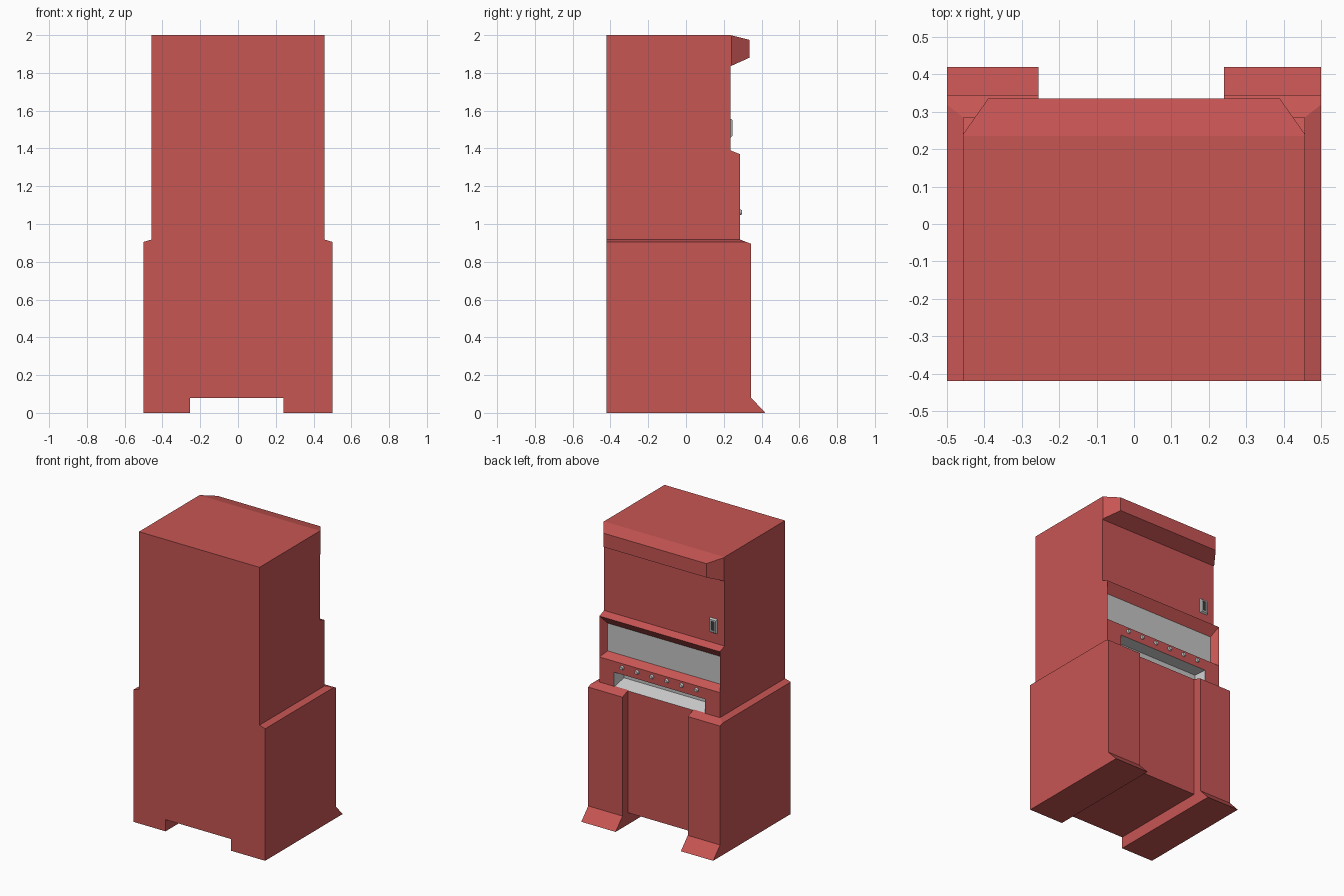
import bpy, bmesh
from math import radians
from mathutils import Matrix, Vector

cube = bpy.data.objects.get("Cube")
if cube:
    bpy.data.objects.remove(cube, do_unlink=True)


def material(name, colour):
    m = bpy.data.materials.new(name)
    m.use_nodes = True
    m.diffuse_color = (*colour, 1)
    m.node_tree.nodes["Principled BSDF"].inputs["Base Color"].default_value = (*colour, 1)
    return m


red = material("cabinet_red", (0.57, 0.092, 0.088))
grey = material("light_grey", (0.56, 0.56, 0.56))
dark = material("slot_dark", (0.04, 0.04, 0.04))


def finish(bm, name, *mats):
    bmesh.ops.recalc_face_normals(bm, faces=bm.faces)
    mesh = bpy.data.meshes.new(name)
    bm.to_mesh(mesh)
    bm.free()
    for m in mats:
        mesh.materials.append(m)
    ob = bpy.data.objects.new(name, mesh)
    bpy.context.collection.objects.link(ob)
    return ob


def prism(profile, x0, x1):
    """Extrude a (y, z) outline across x."""
    bm = bmesh.new()
    face = bm.faces.new([bm.verts.new((x0, y, z)) for y, z in profile])
    out = bmesh.ops.extrude_face_region(bm, geom=[face], use_keep_orig=True)
    verts = [v for v in out["geom"] if isinstance(v, bmesh.types.BMVert)]
    bmesh.ops.translate(bm, verts=verts, vec=(x1 - x0, 0, 0))
    bmesh.ops.recalc_face_normals(bm, faces=bm.faces)
    return bm


def slice_off(bm, co, normal):
    """Cut away everything beyond a plane and cap the cut."""
    geom = bm.verts[:] + bm.edges[:] + bm.faces[:]
    bmesh.ops.bisect_plane(bm, geom=geom, plane_co=co,
                           plane_no=Vector(normal).normalized(), clear_outer=True)
    edges = [e for e in bm.edges if e.is_boundary]
    if edges:
        bmesh.ops.holes_fill(bm, edges=edges, sides=0)


def recess(bm, z, half_x, y, z0, z1, rim, floor):
    """Sink the wall face around height z into a tapered pocket."""
    face = next(f for f in bm.faces if f.normal.y > 0.9
                and abs(f.calc_center_median().z - z) < 0.02
                and abs(f.calc_center_median().x) < 0.05)
    mid = face.calc_center_median().z
    ring = bmesh.ops.inset_individual(bm, faces=[face], thickness=0.01)["faces"]
    for f in ring:
        f.material_index = rim
    face.material_index = floor
    for v in face.verts:
        v.co = (half_x if v.co.x > 0 else -half_x, y, z1 if v.co.z > mid else z0)


# Upper cabinet with chamfered overhanging head
bm = prism([(-.42, 1.39), (.235, 1.39), (.235, 1.835), (.335, 1.88),
            (.335, 1.975), (.235, 2), (-.42, 2)], -.457, .457)
for s in (-1, 1):
    slice_off(bm, (s * .457, .24, 2), (s * .095, .067, 0))
finish(bm, "upper_cabinet", red)

# Middle section: display window pocket and dispensing tray
bm = prism([(-.42, .915), (.285, .915), (.285, 1.015), (.285, 1.09),
            (.285, 1.37), (.235, 1.39), (-.42, 1.39)], -.457, .457)
for x in (-.345, .345):
    bmesh.ops.bisect_plane(bm, geom=bm.verts[:] + bm.edges[:] + bm.faces[:],
                           plane_co=(x, 0, 0), plane_no=(1, 0, 0))
# rejoin the window strip that the tray cuts divided
strip = [f for f in bm.faces if f.normal.y > 0.9 and f.calc_center_median().z > 1.2]
window = bmesh.ops.dissolve_faces(bm, faces=strip)["region"][0]
frame = bmesh.ops.inset_individual(bm, faces=[window], thickness=0.01)["faces"]
window.material_index = 1
for v in window.verts:
    x = v.co.x
    if abs(x) > .4:
        x = .43 if x > 0 else -.43
    v.co = (x, .235, 1.31 if v.co.z > 1.23 else 1.12)
recess(bm, .965, .32, .215, .957, 1.0, 1, 1)
finish(bm, "display_section", red, grey)

# Centre panel between the legs
finish(bm=prism([(-.42, .08), (.285, .08), (.285, .915), (-.42, .915)], -.255, .24),
       name="centre_panel")
bpy.data.objects["centre_panel"].data.materials.append(red)

# Side legs with flared feet and sloping shoulders
leg = [(-.42, 0), (.42, 0), (.345, .08), (.345, .895), (.285, .918), (-.42, .918)]
for name, s, inner in (("left_leg", 1, .24), ("right_leg", -1, .255)):
    bm = prism(leg, s * inner, s * .5)
    slice_off(bm, (s * .457, 0, .918), (s * .013, 0, .043))
    finish(bm, name, red)

# Row of selection buttons
for i in range(6):
    bm = bmesh.new()
    place = Matrix.Translation((.285 - i * .113, .29, 1.062)) @ Matrix.Rotation(radians(-90), 4, "X")
    bmesh.ops.create_cone(bm, cap_ends=True, segments=12, radius1=.016,
                          radius2=.011, depth=.014, matrix=place)
    finish(bm, f"button_{i + 1}", grey)

# Coin slot: bevelled plate with a dark sunken slit
bm = bmesh.new()
bmesh.ops.create_cube(bm, size=1)
for v in bm.verts:
    outer = v.co.y > 0
    v.co = (-.374 + v.co.x * (.046 if outer else .062), .246 if outer else .23,
            1.508 + v.co.z * (.085 if outer else .108))
bm.normal_update()
front = max(bm.faces, key=lambda f: f.calc_center_median().y)
bmesh.ops.inset_individual(bm, faces=[front], thickness=.013)
bmesh.ops.inset_individual(bm, faces=[front], thickness=.001, depth=-.006)
front.material_index = 1
finish(bm, "coin_slot", grey, dark)
